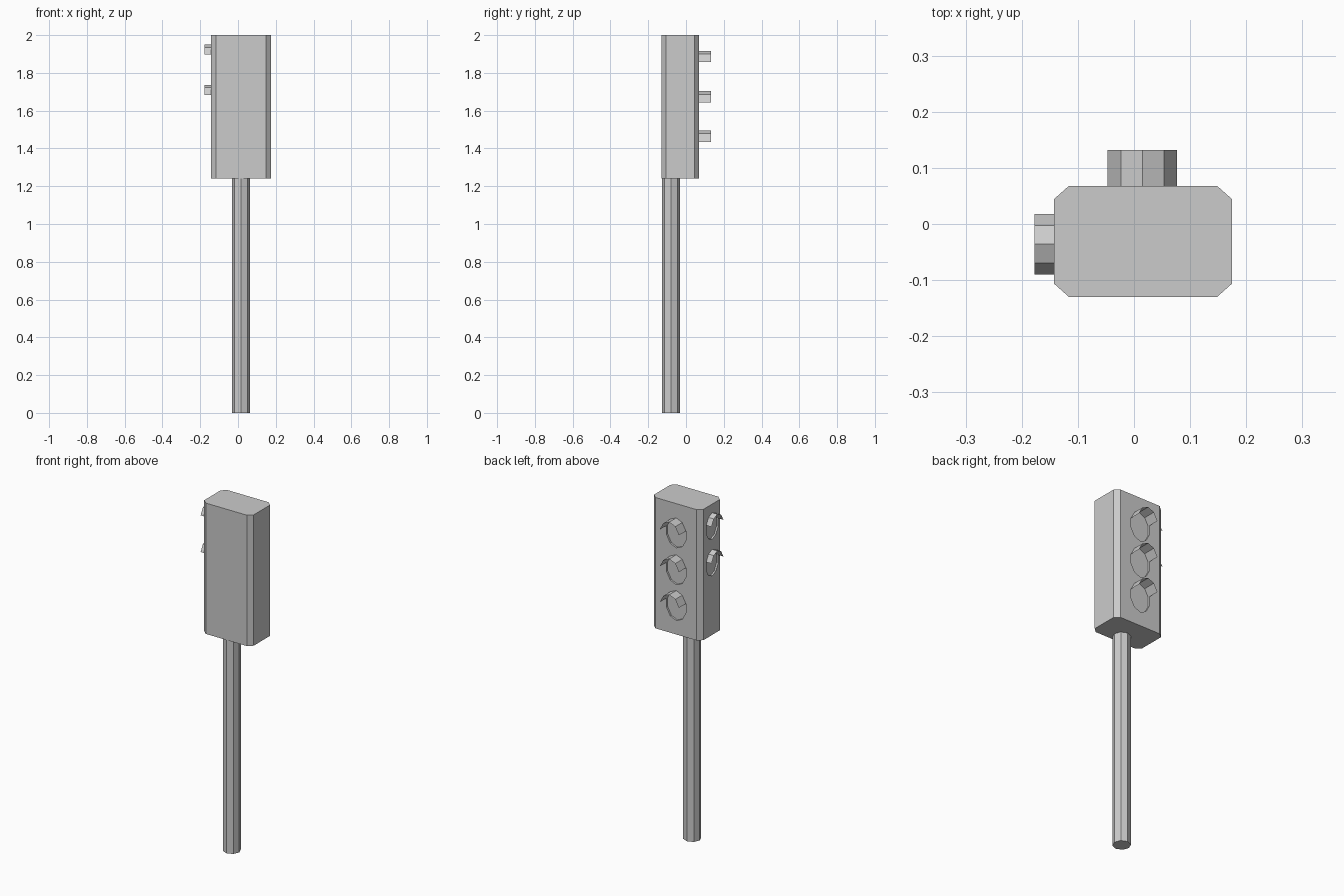
import bpy
import bmesh
from math import cos, sin, pi, radians

if "Cube" in bpy.data.objects:
    bpy.data.objects.remove(bpy.data.objects["Cube"])

BACK_Y, SIDE_X = 0.068, -0.143


def make(name, verts, faces):
    bm = bmesh.new()
    vs = [bm.verts.new(v) for v in verts]
    for f in faces:
        bm.faces.new([vs[i] for i in f])
    bmesh.ops.recalc_face_normals(bm, faces=bm.faces[:])
    me = bpy.data.meshes.new(name)
    bm.to_mesh(me)
    bm.free()
    ob = bpy.data.objects.new(name, me)
    bpy.context.collection.objects.link(ob)
    return ob


def prism(name, low, high):
    n = len(low)
    sides = [(i, (i + 1) % n, n + (i + 1) % n, n + i) for i in range(n)]
    return make(name, low + high, sides + [tuple(range(n)), tuple(range(n, 2 * n))])


def on_face(side, u, z, d):
    # Point at distance d outside the back or the left face
    return (SIDE_X - d, u, z) if side else (u, BACK_Y + d, z)


def arc(side, c, cz, ru, rz, d, angles):
    return [on_face(side, c + ru * cos(a), cz + rz * sin(a), d) for a in angles]


# Pole
ring = [(0.016 + 0.048 * cos(i * pi / 4), -0.08 + 0.048 * sin(i * pi / 4)) for i in range(8)]
prism("pole", [(x, y, 0) for x, y in ring], [(x, y, 1.245) for x, y in ring])

# Signal housing with chamfered vertical corners
x0, x1, y0, y1, c, k = SIDE_X, 0.175, -0.13, BACK_Y, 0.027, 0.024
outline = [(x0 + c, y0), (x1 - c, y0), (x1, y0 + k), (x1, y1 - k),
           (x1 - c, y1), (x0 + c, y1), (x0, y1 - k), (x0, y0 + k)]
housing = prism("housing", [(x, y, 1.24) for x, y in outline],
                [(x, y, 2.0) for x, y in outline])

# Lamps: shallow lens recess plus a thin hood of four facets
full = [radians(18 + 36 * i) for i in range(10)]
lamps = [(False, 0.015, z, 0.065, 0.087, 0.064) for z in (1.83, 1.616, 1.408)]
lamps += [(True, -0.036, z, 0.057, 0.077, 0.034) for z in (1.873, 1.66)]
for i, (side, u, z, ru, rz, depth) in enumerate(lamps):
    near = arc(side, u, z, ru, rz, 0, full[:5])
    far = arc(side, u, z, ru, rz, depth, full[:5])
    make(f"lamp_hood_{i + 1}", near + far, [(j, j + 1, j + 6, j + 5) for j in range(4)])

    cutter = prism(f"lens_cutter_{i + 1}", arc(side, u, z, ru, rz, -0.01, full),
                   arc(side, u, z, ru, rz, 0.02, full))
    cutter.hide_render = True
    cutter.hide_set(True)
    mod = housing.modifiers.new(f"lens_recess_{i + 1}", 'BOOLEAN')
    mod.operation = 'DIFFERENCE'
    mod.solver = 'EXACT'
    mod.object = cutter
